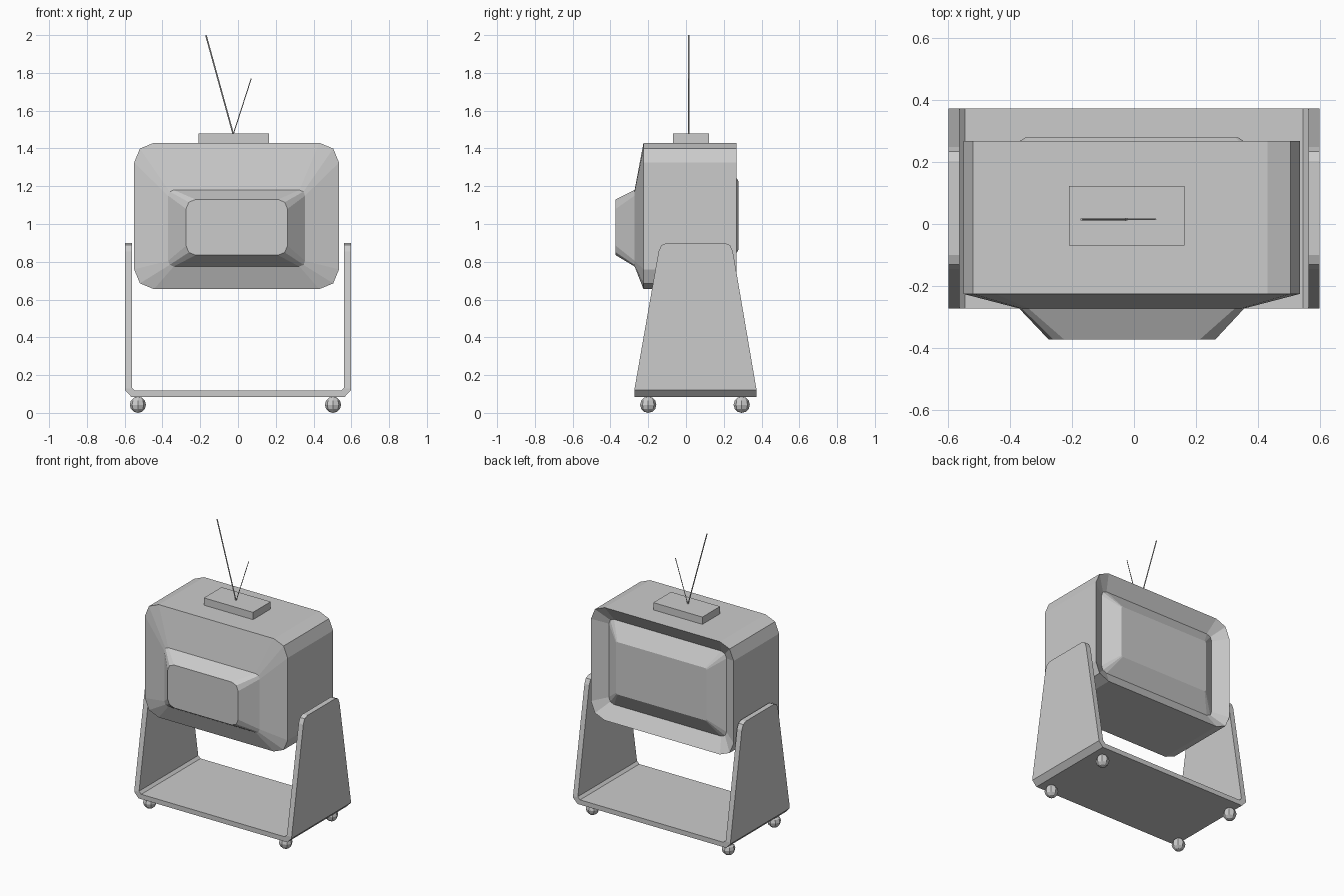
import bpy, bmesh, math
from mathutils import Vector

if "Cube" in bpy.data.objects:
    bpy.data.objects.remove(bpy.data.objects["Cube"])


def finish(name, bm):
    bmesh.ops.recalc_face_normals(bm, faces=bm.faces)
    me = bpy.data.meshes.new(name)
    bm.to_mesh(me)
    bm.free()
    ob = bpy.data.objects.new(name, me)
    bpy.context.collection.objects.link(ob)
    return ob


def ring(x0, x1, z0, z1, y, r, seg=2):
    """Rounded rectangle facing along y."""
    pts = []
    corners = [(x1 - r, z1 - r, 0), (x0 + r, z1 - r, 90),
               (x0 + r, z0 + r, 180), (x1 - r, z0 + r, 270)]
    for cx, cz, start in corners:
        for i in range(seg + 1):
            a = math.radians(start + 90 * i / seg)
            pts.append((cx + r * math.cos(a), y, cz + r * math.sin(a)))
    return pts


def loft(name, rings, cap_start=True, cap_end=True):
    bm = bmesh.new()
    loops = [[bm.verts.new(p) for p in pts] for pts in rings]
    n = len(loops[0])
    for a, b in zip(loops, loops[1:]):
        for i in range(n):
            j = (i + 1) % n
            bm.faces.new((a[i], a[j], b[j], b[i]))
    if cap_start:
        bm.faces.new(loops[0])
    if cap_end:
        bm.faces.new(loops[-1])
    return finish(name, bm)


def box(name, x0, x1, y0, y1, z0, z1):
    return loft(name, [[(x0, y0, z), (x1, y0, z), (x1, y1, z), (x0, y1, z)]
                       for z in (z0, z1)])


def rod(name, a, b, radius):
    a, b = Vector(a), Vector(b)
    bm = bmesh.new()
    bmesh.ops.create_cone(bm, cap_ends=True, segments=6, radius1=radius,
                          radius2=radius, depth=(b - a).length)
    ob = finish(name, bm)
    ob.location = (a + b) / 2
    ob.rotation_euler = (b - a).to_track_quat('Z', 'Y').to_euler()
    return ob


# Cabinet: stepped tube housing, straight shell, funnel-shaped bezel
loft("cabinet", [
    ring(-0.275, 0.262, 0.835, 1.13, -0.372, 0.05),
    ring(-0.37, 0.355, 0.775, 1.18, -0.272, 0.03),
    ring(-0.55, 0.535, 0.655, 1.43, -0.225, 0.105),
    ring(-0.55, 0.535, 0.655, 1.43, 0.268, 0.105),
    ring(-0.455, 0.44, 0.75, 1.335, 0.21, 0.04),
], cap_end=False)

# Bulging screen inside the bezel
loft("screen", [
    ring(-0.455, 0.44, 0.75, 1.335, 0.21, 0.04),
    ring(-0.35, 0.335, 0.865, 1.225, 0.279, 0.01),
], cap_start=False)

# Antenna box and two rods
box("antenna_box", -0.21, 0.163, -0.07, 0.122, 1.43, 1.48)
rod("antenna_long", (-0.025, 0.015, 1.475), (-0.17, 0.015, 2.0), 0.004)
rod("antenna_short", (-0.025, 0.015, 1.475), (0.07, 0.015, 1.77), 0.0025)

# U-shaped stand, trimmed to its tapered side outline
half = [(0.565, 0.085), (0.598, 0.12), (0.598, 0.95), (0.562, 0.95),
        (0.562, 0.135), (0.545, 0.118)]
u_profile = half + [(-x, z) for x, z in reversed(half)]
stand = loft("stand", [[(x, y, z) for x, z in u_profile] for y in (-0.3, 0.4)])
side = [(-0.272, 0.0), (-0.272, 0.13), (-0.145, 0.855), (-0.13, 0.888),
        (-0.1, 0.9), (0.203, 0.9), (0.233, 0.888), (0.248, 0.855),
        (0.372, 0.13), (0.372, 0.0)]
cutter = loft("stand_outline_cutter",
              [[(x, y, z) for y, z in side] for x in (-0.8, 0.8)])
cutter.hide_render = True
cutter.hide_viewport = True
trim = stand.modifiers.new("taper", 'BOOLEAN')
trim.operation = 'INTERSECT'
trim.solver = 'EXACT'
trim.object = cutter

# Ball casters
for x, side_name in ((-0.53, "left"), (0.503, "right")):
    for y, end_name in ((-0.2, "front"), (0.295, "back")):
        bm = bmesh.new()
        bmesh.ops.create_uvsphere(bm, u_segments=8, v_segments=6, radius=0.043)
        ball = finish(f"caster_{end_name}_{side_name}", bm)
        ball.location = (x, y, 0.043)
